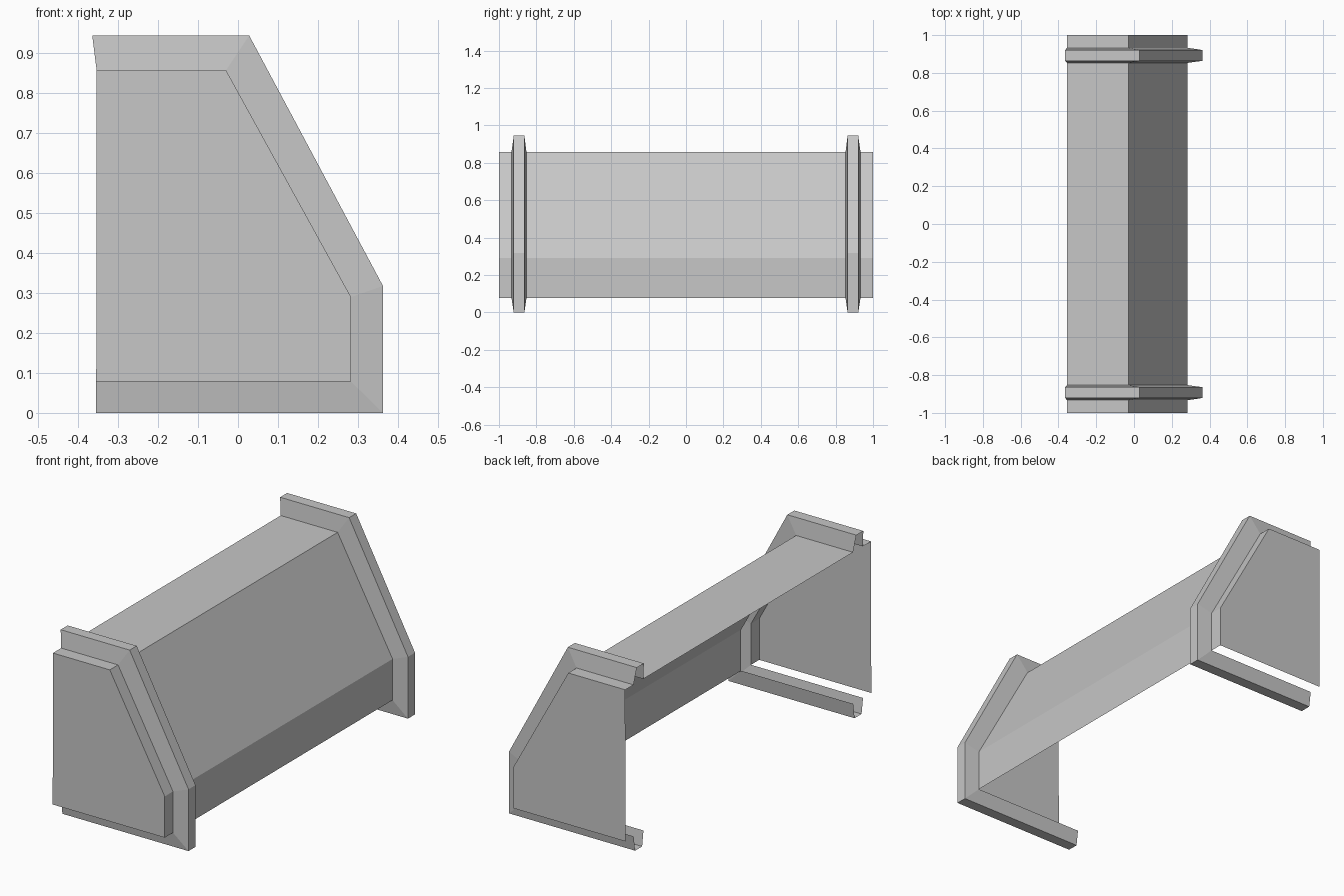
import bpy

cube = bpy.data.objects.get("Cube")
if cube:
    bpy.data.objects.remove(cube, do_unlink=True)

grey = bpy.data.materials.new("plain grey")
grey.use_nodes = True
colour = (0.57, 0.57, 0.57, 1)
grey.diffuse_color = colour
grey.node_tree.nodes["Principled BSDF"].inputs["Base Color"].default_value = colour

# Open (x, z) profiles running over the top, down the slope and along the floor
INNER = [(-0.354, 0.858), (-0.03, 0.858), (0.283, 0.29), (0.283, 0.078), (-0.355, 0.078)]
OUTER = [(-0.365, 0.945), (0.028, 0.945), (0.363, 0.318), (0.363, 0), (-0.355, 0)]


def loft(name, sections, floor=False, cap=False):
    """Skin (y, profile) sections in order of rising y; cap the last one if asked."""
    n = len(INNER)
    verts = [(x, y, z) for y, profile in sections for x, z in profile]
    faces = []
    for s in range(len(sections) - 1):
        for e in range(n - 1 if floor else n - 2):
            a = s * n + e
            faces.append((a, a + n, a + n + 1, a + 1)[::-1])
    if cap:
        last = (len(sections) - 1) * n
        faces.append(tuple(range(last, last + n))[::-1])
    mesh = bpy.data.meshes.new(name)
    mesh.from_pydata(verts, [], faces)
    mesh.materials.append(grey)
    obj = bpy.data.objects.new(name, mesh)
    bpy.context.collection.objects.link(obj)
    return obj


def mirror_y(obj):
    mod = obj.modifiers.new("Mirror", 'MIRROR')
    mod.use_axis = (False, True, False)
    mod.use_mirror_merge = False


# Long open-backed shell between the ribs
loft("main_shell", [(-0.853, INNER), (0.853, INNER)])

# Hollow raised ribs, carried under the floor at both ends
mirror_y(loft("raised_ribs",
              [(0.853, INNER), (0.864, OUTER), (0.921, OUTER), (0.933, INNER)], floor=True))

# Short end sections closed by flat end panels
mirror_y(loft("end_panels", [(0.933, INNER), (1, INNER)], cap=True))
